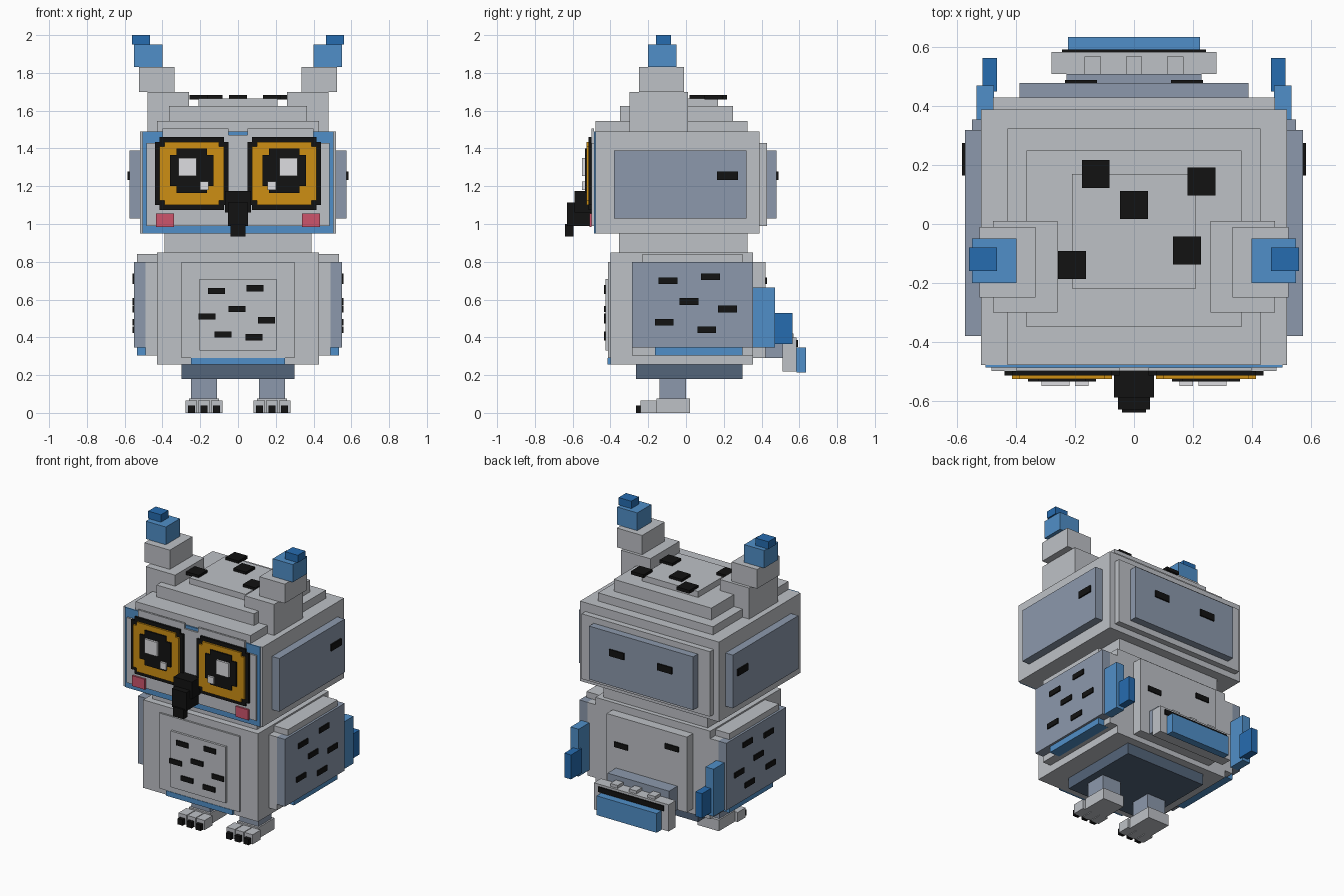
import bpy
import bmesh

cube = bpy.data.objects.get("Cube")
if cube:
    bpy.data.objects.remove(cube, do_unlink=True)


def material(name, *rgb):
    lin = [((c / 255 + 0.055) / 1.055) ** 2.4 if c > 10 else c / 3295 for c in rgb]
    m = bpy.data.materials.new(name)
    m.use_nodes = True
    m.diffuse_color = (*lin, 1)
    bsdf = next(n for n in m.node_tree.nodes if n.type == 'BSDF_PRINCIPLED')
    bsdf.inputs["Base Color"].default_value = (*lin, 1)
    return m


GREY = material("feather grey", 190, 193, 198)
SLATE = material("slate grey", 140, 153, 172)
DARK = material("dark slate", 84, 101, 122)
BLUE = material("mid blue", 80, 143, 200)
NAVY = material("deep blue", 38, 108, 176)
BLACK = material("black", 18, 18, 18)
AMBER = material("amber", 205, 143, 20)
PINK = material("cheek pink", 205, 85, 108)
WHITE = material("eye highlight", 222, 222, 225)


def box(name, mat, x, y, z, notch=0):
    """Box from ranges; a notch cuts square steps into the four front corners."""
    (x0, x1), (y0, y1), (z0, z1), n = sorted(x), sorted(y), sorted(z), notch
    if n:
        outline = [(x0 + n, z0), (x1 - n, z0), (x1 - n, z0 + n), (x1, z0 + n),
                   (x1, z1 - n), (x1 - n, z1 - n), (x1 - n, z1), (x0 + n, z1),
                   (x0 + n, z1 - n), (x0, z1 - n), (x0, z0 + n), (x0 + n, z0 + n)]
    else:
        outline = [(x0, z0), (x1, z0), (x1, z1), (x0, z1)]
    bm = bmesh.new()
    face = bm.faces.new([bm.verts.new((px, y0, pz)) for px, pz in outline])
    ext = bmesh.ops.extrude_face_region(bm, geom=[face], use_keep_orig=True)
    moved = [v for v in ext["geom"] if isinstance(v, bmesh.types.BMVert)]
    bmesh.ops.translate(bm, verts=moved, vec=(0, y1 - y0, 0))
    bmesh.ops.recalc_face_normals(bm, faces=bm.faces)
    mesh = bpy.data.meshes.new(name)
    bm.to_mesh(mesh)
    bm.free()
    mesh.materials.append(mat)
    obj = bpy.data.objects.new(name, mesh)
    bpy.context.collection.objects.link(obj)
    return obj


def centred(name, mat, half, y, z, notch=0):
    return box(name, mat, (-half, half), y, z, notch)


def pair(name, mat, x, y, z, notch=0):
    for side, s in (("left", 1), ("right", -1)):
        box(f"{side}_{name}", mat, (s * x[0], s * x[1]), y, z, notch)


def around(c, size):
    return (c - size / 2, c + size / 2)


# Head and stepped crown
centred("head", GREY, .52, (-.48, .39), (.95, 1.49))
centred("crown_lower", GREY, .43, (-.48, .325), (1.49, 1.545))
centred("crown_middle", GREY, .365, (-.35, .25), (1.545, 1.625))
centred("crown_top", GREY, .21, (-.22, .17), (1.625, 1.665))
centred("head_back_frame", GREY, .48, (.39, .43), (.99, 1.43))
centred("head_back_panel", SLATE, .39, (.43, .48), (1.03, 1.39))
pair("head_side_panel", SLATE, (.52, .575), (-.38, .32), (1.03, 1.39))
pair("head_side_mark", BLACK, (.575, .584), (.165, .275), around(1.255, .045))
pair("head_back_mark", BLACK, (.125, .235), (.48, .489), around(1.255, .045))
for x, y in ((-.13, .17), (.23, .145), (0, .065), (.18, -.09), (-.21, -.14)):
    box("crown_spot", BLACK, around(x, .095), around(y, .095), (1.66, 1.682))

# Ear tufts
pair("ear_base", GREY, (.26, .48), (-.3, .01), (1.49, 1.70))
pair("ear_middle", GREY, (.335, .525), (-.25, -.01), (1.70, 1.83))
pair("ear_upper", BLUE, (.4, .55), (-.2, -.05), (1.83, 1.95))
pair("ear_tip", NAVY, (.465, .56), (-.16, -.08), (1.95, 2))

# Face
centred("face_rim", BLUE, .505, (-.488, -.48), (.95, 1.49))
centred("face_panel", GREY, .485, (-.5, -.488), (.99, 1.43))
pair("face_brow", GREY, (.05, .4), (-.5, -.488), (1.43, 1.505))
centred("face_brow_middle", GREY, .05, (-.5, -.488), (1.43, 1.47))
pair("eye_frame", BLACK, (.05, .44), (-.515, -.5), (1.075, 1.46), .025)
pair("eye_iris", AMBER, (.075, .415), (-.527, -.515), (1.1, 1.435), .025)
pair("eye_pupil", BLACK, (.13, .36), (-.536, -.527), (1.165, 1.4), .035)
pair("eye_glint", WHITE, (.22, .315), (-.55, -.536), (1.255, 1.35))
pair("eye_small_glint", WHITE, (.155, .2), (-.55, -.536), (1.18, 1.225))
pair("cheek", PINK, (.34, .435), (-.512, -.5), (.985, 1.055))
centred("beak_top", BLACK, .068, (-.59, -.49), (1.06, 1.175))
centred("beak_middle", BLACK, .054, (-.63, -.5), (.99, 1.115))
centred("beak_tip", BLACK, .04, (-.64, -.595), (.935, 1.0))

# Body
centred("neck", GREY, .39, (-.355, .325), (.85, .95))
centred("body", GREY, .43, (-.4, .355), (.255, .85))
centred("chest_panel", GREY, .3, (-.412, -.4), (.29, .8))
centred("belly_panel", GREY, .205, (-.427, -.412), (.33, .71))
centred("belly_hem", BLUE, .25, (-.415, -.38), (.256, .29))
centred("back_panel", GREY, .3, (.355, .42), (.29, .8))
centred("hips", DARK, .3, (-.265, .3), (.18, .255))
for x, z in ((-.115, .645), (.09, .66), (-.005, .55), (-.165, .51),
             (.15, .49), (-.08, .415), (.085, .4)):
    box("belly_mark", BLACK, around(x, .09), (-.435, -.427), around(z, .033))
for x, z in ((-.19, .7), (.19, .61)):
    box("back_mark", BLACK, around(x, .1), (.42, .428), around(z, .035))

# Wings
pair("wing_base", GREY, (.43, .49), (-.285, .355), (.305, .8))
pair("wing_shoulder", GREY, (.43, .535), (-.23, .3), (.8, .84))
pair("wing_panel", SLATE, (.49, .55), (-.285, .355), (.345, .8))
pair("wing_trim", BLUE, (.46, .535), (-.165, .3), (.304, .345))
pair("wing_feather", BLUE, (.475, .535), (.355, .47), (.345, .665))
pair("wing_feather_tip", NAVY, (.465, .515), (.45, .565), (.365, .53))
for y, z in ((-.095, .7), (.13, .72), (.015, .59), (.22, .55), (-.115, .48), (.11, .44)):
    pair("wing_mark", BLACK, (.55, .558), around(y, .1), around(z, .035))

# Tail
centred("tail_base", SLATE, .23, (.42, .51), (.29, .45))
centred("tail_block", GREY, .28, (.51, .585), (.22, .4))
for x in (-.14, 0, .14):
    box("tail_bump", GREY, around(x, .055), (.51, .57), (.4, .42))
centred("tail_stripe", BLACK, .245, (.585, .593), (.35, .385))
centred("tail_tip", BLUE, .225, (.585, .635), (.215, .345))

# Legs and feet
pair("leg", SLATE, (.11, .25), (-.14, 0), (.075, .18))
pair("heel", GREY, (.1, .26), (-.155, .02), (0, .075))
for x in (.113, .18, .247):
    pair("toe", GREY, around(x, .062), (-.24, -.155), (0, .065))
    pair("claw", BLACK, around(x, .038), (-.265, -.24), (0, .04))
